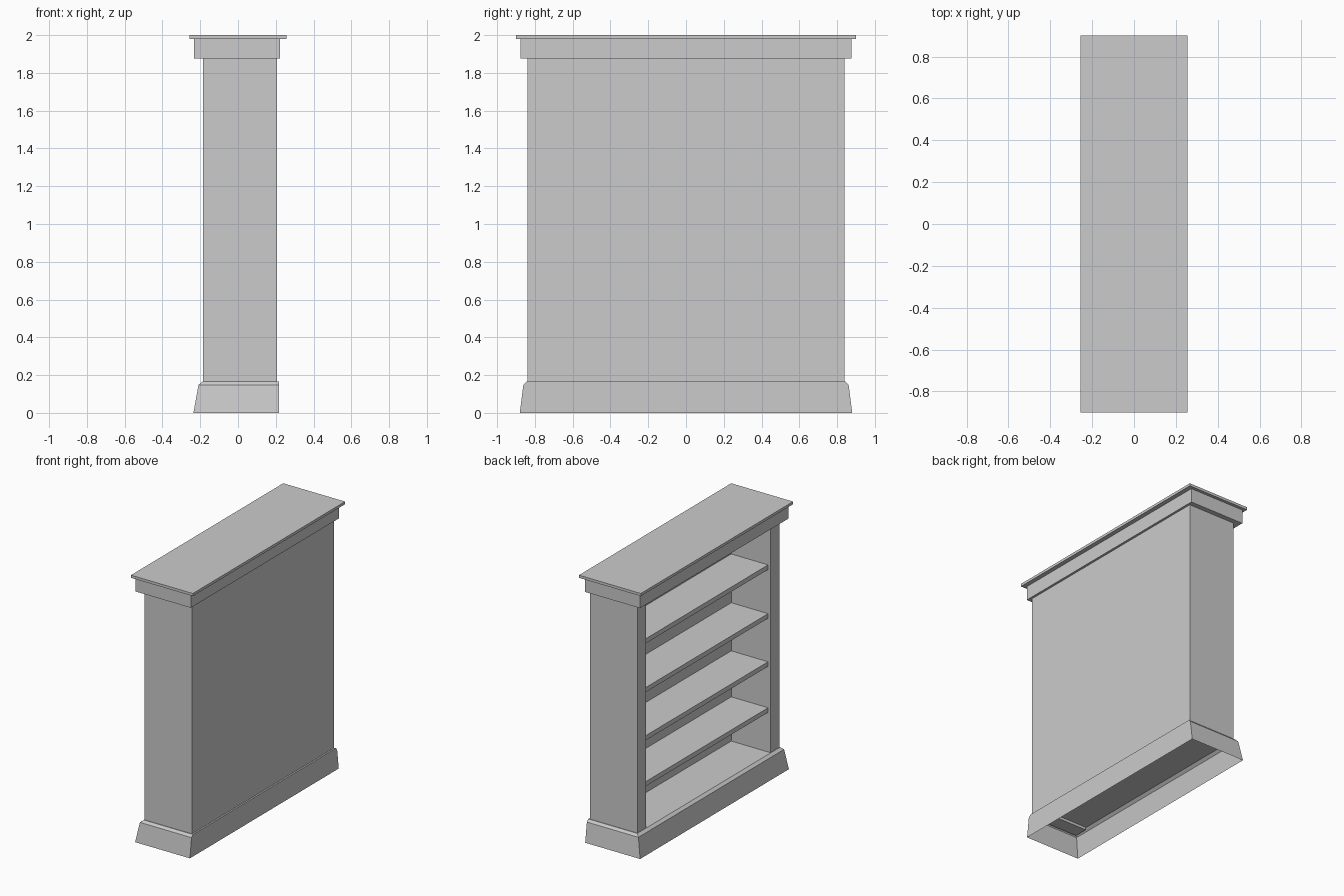
import bpy, bmesh

if "Cube" in bpy.data.objects:
    bpy.data.objects.remove(bpy.data.objects["Cube"])


def make_object(name, bm):
    bmesh.ops.recalc_face_normals(bm, faces=bm.faces)
    mesh = bpy.data.meshes.new(name)
    bm.to_mesh(mesh)
    bm.free()
    obj = bpy.data.objects.new(name, mesh)
    bpy.context.collection.objects.link(obj)
    return obj


def loft(name, rings, cap_bottom=True):
    """Skin a stack of closed outlines; each ring is (z, [(x, y), ...])."""
    bm = bmesh.new()
    loops = [[bm.verts.new((x, y, z)) for x, y in pts] for z, pts in rings]
    n = len(loops[0])
    for a, b in zip(loops, loops[1:]):
        for i in range(n):
            j = (i + 1) % n
            bm.faces.new((a[i], a[j], b[j], b[i]))
    bm.faces.new(loops[-1])
    if cap_bottom:
        bm.faces.new(loops[0][::-1])
    return make_object(name, bm)


def rect(x0, x1, hy):
    return [(x0, -hy), (x1, -hy), (x1, hy), (x0, hy)]


def box(name, x0, x1, hy, z0, z1):
    return loft(name, [(z0, rect(x0, x1, hy)), (z1, rect(x0, x1, hy))])


FRONT, BACK, HALF = -0.185, 0.206, 0.84    # carcass outside
INNER_BACK, INNER_HALF = 0.14, 0.735       # carcass inside

# Carcass: thick side posts and back as one U-shaped extrusion, open to -x
u_shape = [(FRONT, -HALF), (BACK, -HALF), (BACK, HALF), (FRONT, HALF),
           (FRONT, INNER_HALF), (INNER_BACK, INNER_HALF),
           (INNER_BACK, -INNER_HALF), (FRONT, -INNER_HALF)]
loft("carcass", [(0.145, u_shape), (1.875, u_shape)])

# Flared plinth: thin shell, open underneath, straight at the back
loft("plinth", [(0.0, rect(-0.236, 0.218, 0.88)),
                (0.148, rect(-0.209, 0.218, 0.861)),
                (0.165, rect(-0.188, 0.218, 0.845))], cap_bottom=False)

# Shelves, set back slightly from the front
for i, top in enumerate((0.496, 0.84, 1.2, 1.565)):
    box(f"shelf_{i + 1}", -0.165, INNER_BACK, INNER_HALF, top - 0.035, top)

# Crown moulding and top board
box("crown", -0.233, 0.223, 0.877, 1.875, 1.98)
box("top_board", -0.256, 0.256, 0.9, 1.98, 2.0)
